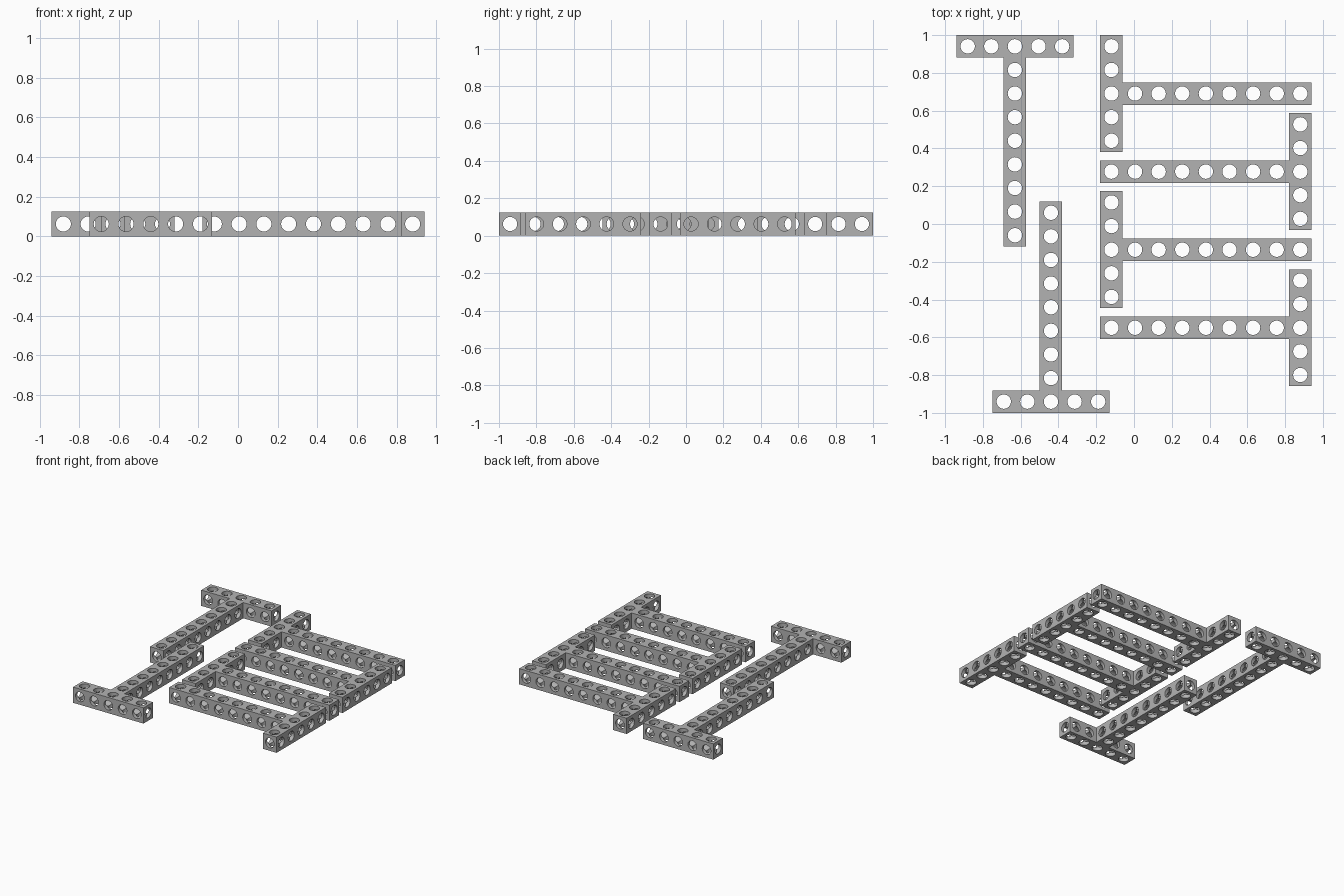
import bpy, bmesh, math
from mathutils import Matrix, Vector

if "Cube" in bpy.data.objects:
    bpy.data.objects.remove(bpy.data.objects["Cube"])

W, H = 0.119, 0.125          # beam width and height
P, R = 0.125, 0.038          # hole pitch and radius
h = W / 2

grey = bpy.data.materials.new("light grey")
grey.diffuse_color = (0.45, 0.45, 0.45, 1)
grey.use_nodes = True
grey.node_tree.nodes["Principled BSDF"].inputs["Base Color"].default_value = grey.diffuse_color


def add_object(name, bm):
    mesh = bpy.data.meshes.new(name)
    bm.to_mesh(mesh)
    bm.free()
    ob = bpy.data.objects.new(name, mesh)
    bpy.context.collection.objects.link(ob)
    return ob


def rods(name, axis, specs):
    """One cutter holding parallel rods; specs are (centre, length)."""
    bm = bmesh.new()
    turn = Vector((0, 0, 1)).rotation_difference(Vector(axis)).to_matrix().to_4x4()
    for centre, length in specs:
        bmesh.ops.create_cone(bm, cap_ends=True, segments=32, radius1=R, radius2=R,
                              depth=length, matrix=Matrix.Translation(centre) @ turn)
    ob = add_object(name, bm)
    ob.hide_render = True
    return ob


# Solid T-beam: crossbar along x, stem running towards -y
a, end = 2 * P + h, -8 * P - h
outline = [(-a, h), (-a, -h), (-h, -h), (-h, end), (h, end), (h, -h), (a, -h), (a, h)]
bm = bmesh.new()
face = bm.faces.new([bm.verts.new((x, y, 0)) for x, y in outline])
top = bmesh.ops.extrude_face_region(bm, geom=[face])["geom"]
bmesh.ops.translate(bm, vec=(0, 0, H), verts=[v for v in top if isinstance(v, bmesh.types.BMVert)])
bmesh.ops.recalc_face_normals(bm, faces=bm.faces)
blank = add_object("beam_blank", bm)

# Holes: one in each direction at every pitch point
m = H / 2
bar = [i * P for i in range(-2, 3)]
stem = [-j * P for j in range(1, 9)]
up = [((x, 0, m), 0.3) for x in bar] + [((0, y, m), 0.3) for y in stem]
across = [((0, 0, m), 1.0)] + [((0, y, m), 0.3) for y in stem]
along = [((x, 0, m), 0.3) for x in bar if x] + [((0, -4 * P, m), 1.5)]
cutters = [rods("vertical_holes", (0, 0, 1), up),
           rods("sideways_holes", (1, 0, 0), across),
           rods("lengthwise_holes", (0, 1, 0), along)]
for c in cutters:
    mod = blank.modifiers.new(c.name, 'BOOLEAN')
    mod.operation, mod.solver, mod.object = 'DIFFERENCE', 'EXACT', c
bpy.context.view_layer.update()
beam = bpy.data.meshes.new_from_object(blank.evaluated_get(bpy.context.evaluated_depsgraph_get()))
beam.name = "drilled_t_beam"
beam.materials.clear()
beam.materials.append(grey)
beam.shade_smooth()
beam.set_sharp_from_angle(angle=math.radians(30))
for ob in cutters + [blank]:
    bpy.data.objects.remove(ob)

# Six copies laid out flat: x, y of the crossbar centre, and turn
edge = 1 - h
layout = [("left_back_beam", -0.6305, edge, 0), ("left_front_beam", -0.4395, -edge, 180)]
for i in range(4):
    y = edge - 2 * P - i * 0.4133
    layout.append((f"right_beam_{i + 1}", *((-0.1195, y, 90) if i % 2 == 0 else (0.8805, y, -90))))
for name, x, y, turn in layout:
    ob = bpy.data.objects.new(name, beam)
    ob.location = (x, y, 0)
    ob.rotation_euler.z = math.radians(turn)
    bpy.context.collection.objects.link(ob)
